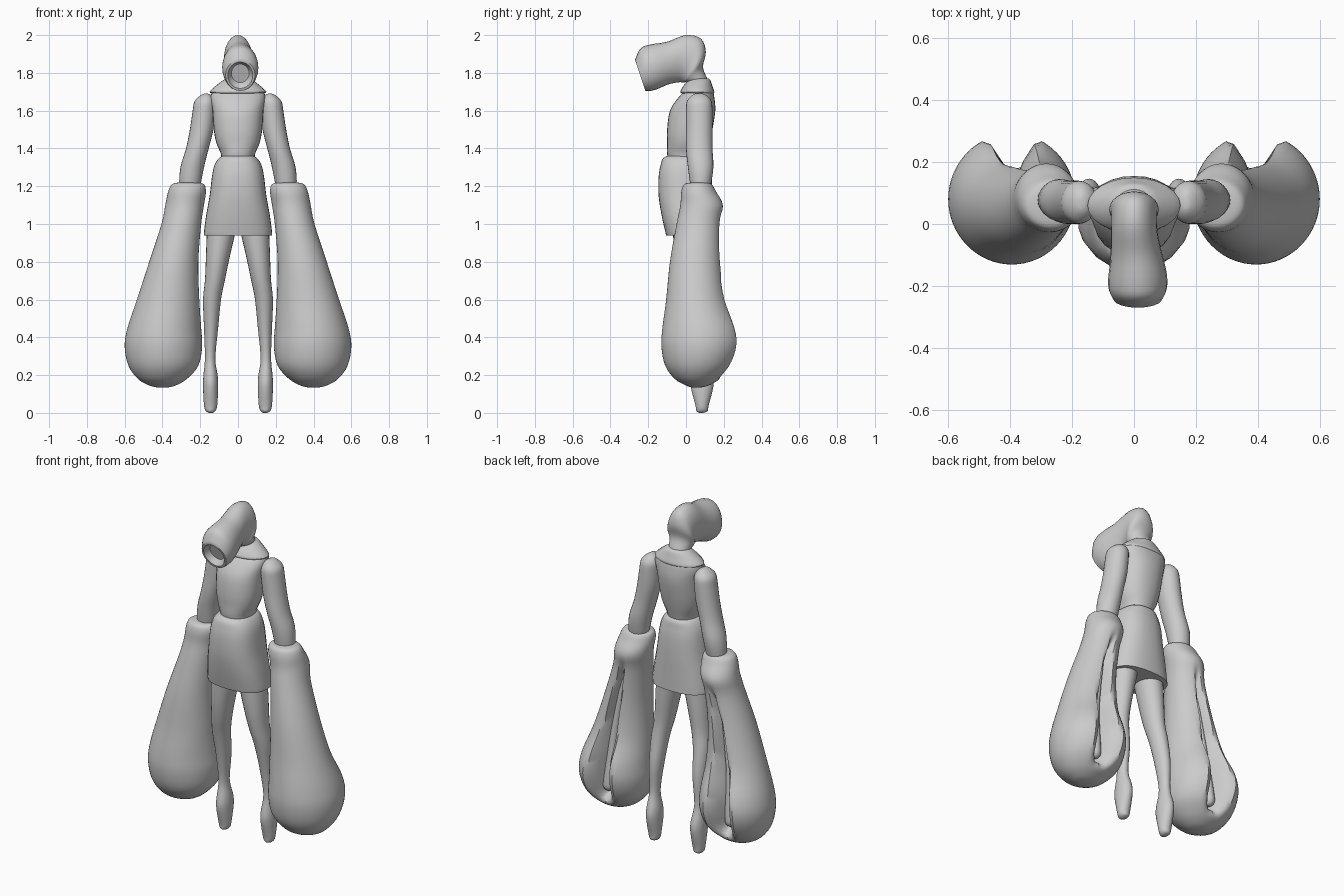
import bpy
import bmesh
import math
from mathutils import Vector

cube = bpy.data.objects.get("Cube")
if cube:
    bpy.data.objects.remove(cube, do_unlink=True)

grey = bpy.data.materials.new("plain_grey")
grey.use_nodes = True
tint = (0.6, 0.6, 0.6, 1)
grey.diffuse_color = tint
grey.node_tree.nodes["Principled BSDF"].inputs["Base Color"].default_value = tint


def smooth_path(rows, steps):
    """Resample rows of numbers with a Catmull-Rom spline."""
    result = []
    for i in range(len(rows) - 1):
        before, start = rows[max(i - 1, 0)], rows[i]
        end, after = rows[i + 1], rows[min(i + 2, len(rows) - 1)]
        for k in range(steps):
            t = k / steps
            row = []
            for a, b, c, d in zip(before, start, end, after):
                row.append(b + t * ((c - a) + t * ((2*a - 5*b + 4*c - d) + t * (3*b - a - 3*c + d))) / 2)
            result.append(row)
    result.append(rows[-1])
    return result


def loft(name, rings, sides=24, power=2.0, radius=None, mirror=1):
    """Skin rings given as centre, first half axis and second half axis."""
    bm = bmesh.new()
    loops = []
    for centre, u, v in rings:
        loop = []
        for k in range(sides):
            angle = math.tau * k / sides
            c, s = math.cos(angle), math.sin(angle)
            r = (abs(c) ** power + abs(s) ** power) ** (-1 / power)
            if radius:
                r *= radius(angle, centre.z)
            p = centre + u * (c * r) + v * (s * r)
            p.x *= mirror
            loop.append(bm.verts.new(p))
        loops.append(loop)
    for low, high in zip(loops, loops[1:]):
        for k in range(sides):
            n = (k + 1) % sides
            bm.faces.new((low[k], low[n], high[n], high[k]))
    for loop in (loops[0], loops[-1]):
        bm.faces.new(loop)
    bmesh.ops.recalc_face_normals(bm, faces=bm.faces)
    mesh = bpy.data.meshes.new(name)
    bm.to_mesh(mesh)
    bm.free()
    mesh.materials.append(grey)
    obj = bpy.data.objects.new(name, mesh)
    bpy.context.collection.objects.link(obj)
    bpy.ops.object.select_all(action="DESELECT")
    obj.select_set(True)
    bpy.context.view_layer.objects.active = obj
    bpy.ops.object.shade_smooth_by_angle(angle=math.radians(45))
    return obj


def level_rings(rows, steps=3):
    """Horizontal rings from height, x extents and y extents in hundredths."""
    rings = []
    for row in smooth_path(rows, steps):
        z, x0, x1, y0, y1 = [n / 100 for n in row]
        rings.append((Vector(((x0 + x1) / 2, (y0 + y1) / 2, z)),
                      Vector(((x1 - x0) / 2, 0, 0)),
                      Vector((0, (y1 - y0) / 2, 0))))
    return rings


def centred(rows):
    """Rows with a half width become rows with both x extents."""
    return [(z, -w, w, y0, y1) for z, w, y0, y1 in rows]


def ease(value, start, end):
    t = min(max((value - start) / (end - start), 0), 1)
    return t * t * (3 - 2 * t)


# Torso, skirt and collar
torso = [(133, 9, -9, 10), (137, 9, -10, 11), (143, 11.5, -10, 12.5), (150, 12.8, -10, 14),
         (160, 13.5, -8.5, 15.5), (167, 14.5, -4, 15), (171, 13, 0, 14), (173, 9, 2, 12)]
loft("torso", level_rings(centred(torso)), power=2.3)

skirt = [(94, 18, -10.5, 14), (96, 18, -11, 14), (105, 16.8, -13, 14), (115, 15, -14.5, 14),
         (125, 13.8, -14.5, 13.5), (131, 12.5, -13.5, 12.5), (135, 10, -12, 11.5),
         (136.5, 7, -8, 8)]
loft("skirt", level_rings(centred(skirt)), power=2.6)

collar = [(169, 13.5, -2, 14.5), (170, 15, -3, 15), (173, 12, -1.5, 14),
          (176, 8, 1, 13), (177, 6, 2, 12)]
loft("collar", level_rings(centred(collar)))

# Head: one bent tube, as outer y z, inner y z and half width
head = [(12, 169, 1, 169, 6), (11.5, 176, 1.5, 174, 6), (9, 183, 0, 175, 7),
        (10.5, 191, -1, 175, 8), (8, 198, -2, 175, 7.5), (0, 200, -4, 175, 7.5),
        (-10, 196.5, -9, 174, 8.3), (-19, 195, -15, 171.5, 9.5),
        (-24, 193, -18.5, 170.5, 9.3), (-27, 187, -21.5, 170.5, 7.8)]
head_rings = []
for row in smooth_path(head, 4):
    oy, oz, iy, iz, w = [n / 100 for n in row]
    outer, inner = Vector((0, oy, oz)), Vector((0, iy, iz))
    middle = (outer + inner) / 2
    middle.x = 0.012 * ease(-middle.y, 0, 0.16)
    head_rings.append((middle, Vector((w, 0, 0)), (outer - inner) / 2))
# Hollow at the tip of the snout
tip, across, along = head_rings[-1]
head_rings.append((tip, across * 0.85, along * 0.85))
head_rings.append((tip + Vector((0, 0.03, 0.01)), across * 0.6, along * 0.6))
loft("head", head_rings)


def slit(angle, z):
    """Opening that runs down the back of a sleeve."""
    depth = 0.8 * ease(z, 1.08, 0.8) * ease(z, 0.17, 0.27)
    half_width = 0.22 + 0.26 * ease(z, 1.0, 0.3)
    offset = abs(angle - math.pi / 2) / half_width
    return 1 - depth * (1 - ease(offset, 0.25, 1))


# Limbs, in the left-hand position
arm = [(118, 21, 29, 4, 12), (120, 20, 31, 2.5, 13), (130, 18, 30.5, 1, 14.5),
       (140, 15.5, 27.5, 0, 14), (150, 13, 25.5, 0, 14), (160, 12, 24, 0, 14),
       (165, 12, 23, 0.5, 13.5), (168, 14, 20, 3, 11), (169, 16, 18, 5, 9)]
sleeve = [(13.5, 37, 43, 3, 8), (14.5, 33, 47, 0, 12), (18, 27, 53, -6, 18),
          (25, 21, 58, -11, 25), (35, 19, 60, -13, 29), (45, 19.5, 58.5, -12.5, 28),
          (60, 20.5, 53.5, -10.5, 21.5), (80, 21, 47, -8.5, 18.5), (100, 19.5, 40.5, -5, 18),
          (110, 18, 38.5, -3, 19.5), (117, 17, 37, -2.5, 16), (121, 18, 35, -1, 13.5),
          (122, 22, 31, 3, 10)]
rod = [(25, 39, 41, 14, 16), (27, 37, 43, 12, 18), (33, 36.5, 43, 11, 18),
       (60, 35.5, 40, 10, 15), (100, 30, 33, 10, 13)]
leg = [(0, 13.5, 15.5, 7, 9), (1, 12, 17, 5.5, 11.5), (4, 11, 18, 5, 12),
       (14, 10.5, 18.5, 2.5, 14.5), (20, 10.8, 18.3, 3, 14), (29, 12, 17.5, 4.5, 11.5),
       (45, 10.5, 18, 2, 12), (60, 9, 18.5, -1.5, 10), (70, 7, 17.5, -4, 9),
       (82, 4.5, 17, -6, 9.5), (97, 1, 16.5, -7, 10)]

for side, mirror in (("left", 1), ("right", -1)):
    loft(side + "_upper_arm", level_rings(arm), mirror=mirror)
    loft(side + "_sleeve", level_rings(sleeve, 4), sides=64, radius=slit, mirror=mirror)
    loft(side + "_inner_rod", level_rings(rod), sides=16, mirror=mirror)
    loft(side + "_leg", level_rings(leg), mirror=mirror)
